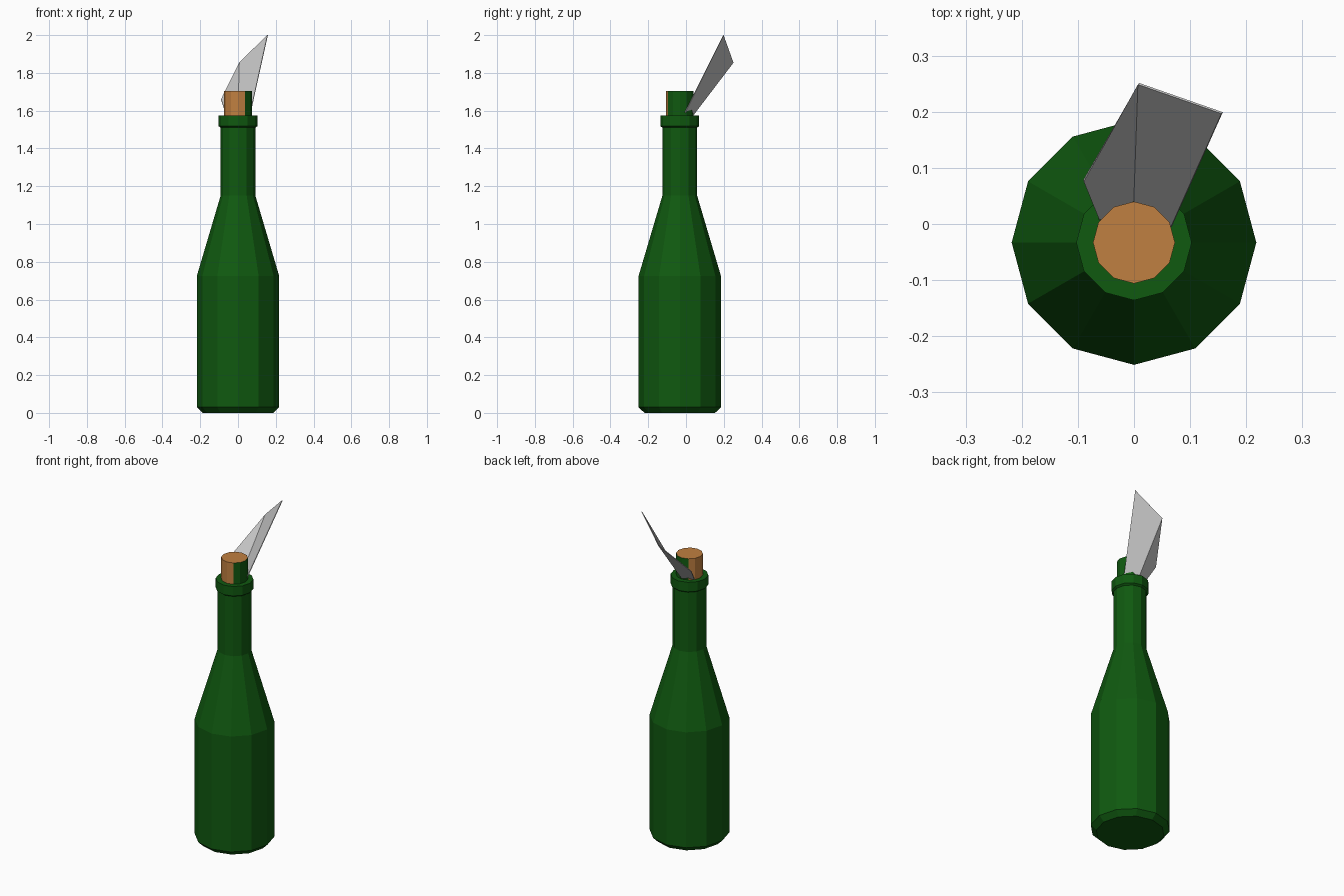
import bpy, bmesh, math

if "Cube" in bpy.data.objects:
    bpy.data.objects.remove(bpy.data.objects["Cube"])

CY = -0.033   # the bottle axis sits slightly in front of the origin
SIDES = 12


def material(name, rgb):
    m = bpy.data.materials.new(name)
    m.diffuse_color = (*rgb, 1)
    m.use_nodes = True
    m.node_tree.nodes["Principled BSDF"].inputs["Base Color"].default_value = m.diffuse_color
    return m


green = material("green glass", (0.005, 0.100, 0.005))
tan = material("cork tan", (0.53, 0.215, 0.052))
grey = material("cloth grey", (0.56, 0.56, 0.56))


def finish(name, bm, mats):
    me = bpy.data.meshes.new(name)
    bm.to_mesh(me)
    bm.free()
    for m in mats:
        me.materials.append(m)
    ob = bpy.data.objects.new(name, me)
    bpy.context.collection.objects.link(ob)
    return ob


def lathe(name, profile, mats):
    """Twelve-sided turned solid from (radius, height) pairs, capped at both ends."""
    bm = bmesh.new()
    rings = []
    for r, z in profile:
        rings.append([bm.verts.new((r * math.cos(2 * math.pi * i / SIDES),
                                    CY + r * math.sin(2 * math.pi * i / SIDES), z))
                      for i in range(SIDES)])
    for a, b in zip(rings, rings[1:]):
        for i in range(SIDES):
            j = (i + 1) % SIDES
            bm.faces.new((a[i], a[j], b[j], b[i]))
    bm.faces.new(rings[0][::-1])
    bm.faces.new(rings[-1])
    return finish(name, bm, mats)


# bottle: body, shoulder, neck and lip
lathe("bottle", [(0.187, 0), (0.218, 0.03), (0.218, 0.725), (0.092, 1.15),
                 (0.092, 1.51), (0.103, 1.518), (0.103, 1.575)], [green])

# cork: one half of its side faces is green
cork = lathe("cork", [(0.073, 1.57), (0.073, 1.703)], [tan, green])
for f in cork.data.polygons:
    if abs(f.normal.z) < 0.5:
        angle = math.degrees(math.atan2(f.normal.y, f.normal.x))
        f.material_index = 1 if -60 < angle < 120 else 0

# folded cloth strip leaning back from the lip
bm = bmesh.new()
A, B, C, D, E, F = [bm.verts.new(p) for p in (
    (0.157, 0.198, 2.0), (0.008, 0.25, 1.855), (-0.09, 0.077, 1.66),
    (-0.062, 0.008, 1.578), (0.0, 0.042, 1.582), (0.066, -0.006, 1.59))]
bm.faces.new((A, B, E, F))
bm.faces.new((B, C, D, E))
cloth = finish("cloth_strip", bm, [grey])
mod = cloth.modifiers.new("thickness", 'SOLIDIFY')
mod.thickness = 0.004
mod.offset = 0
